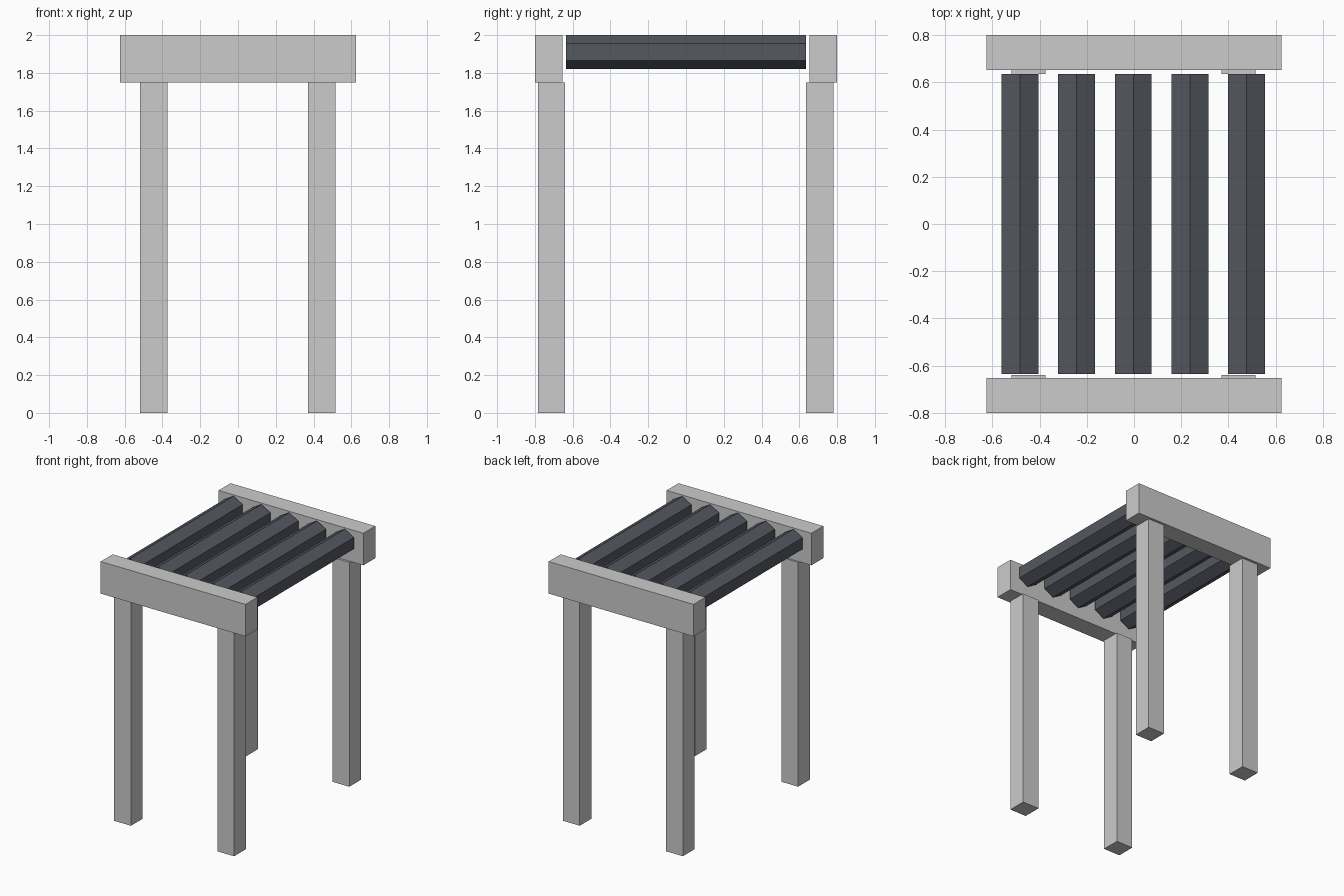
import bpy
import math

if "Cube" in bpy.data.objects:
    bpy.data.objects.remove(bpy.data.objects["Cube"])

RAIL_TOP = 2.0
RAIL_BOTTOM = 1.75


def box(name, x, y, z, sx, sy, sz):
    bpy.ops.mesh.primitive_cube_add(size=1, location=(x, y, z))
    ob = bpy.context.object
    ob.name = name
    ob.scale = (sx, sy, sz)
    bpy.ops.object.transform_apply(location=False, rotation=False, scale=True)
    return ob


# End rails and the two legs under each
for end, side_y in (("front", -1), ("back", 1)):
    box(f"{end}_rail", 0, side_y * 0.7265, (RAIL_TOP + RAIL_BOTTOM) / 2,
        1.25, 0.147, RAIL_TOP - RAIL_BOTTOM)
    for side, side_x in (("left", -1), ("right", 1)):
        box(f"{end}_{side}_leg", side_x * 0.445 - 0.002, side_y * 0.71 - 0.002,
            RAIL_BOTTOM / 2, 0.145, 0.145, RAIL_BOTTOM)

# Dark hexagonal seat slats, one edge pointing up
dark = bpy.data.materials.new("dark_slat")
dark.diffuse_color = (0.09, 0.1, 0.12, 1)
dark.use_nodes = True
dark.node_tree.nodes["Principled BSDF"].inputs["Base Color"].default_value = dark.diffuse_color
RADIUS = 0.09
for i in range(5):
    bpy.ops.mesh.primitive_cylinder_add(
        vertices=6, radius=RADIUS, depth=1.272,
        location=((i - 2) * 0.24 - 0.003, 0, RAIL_TOP - RADIUS),
        rotation=(math.pi / 2, 0, 0))
    slat = bpy.context.object
    slat.name = f"seat_slat_{i + 1}"
    slat.data.materials.append(dark)
